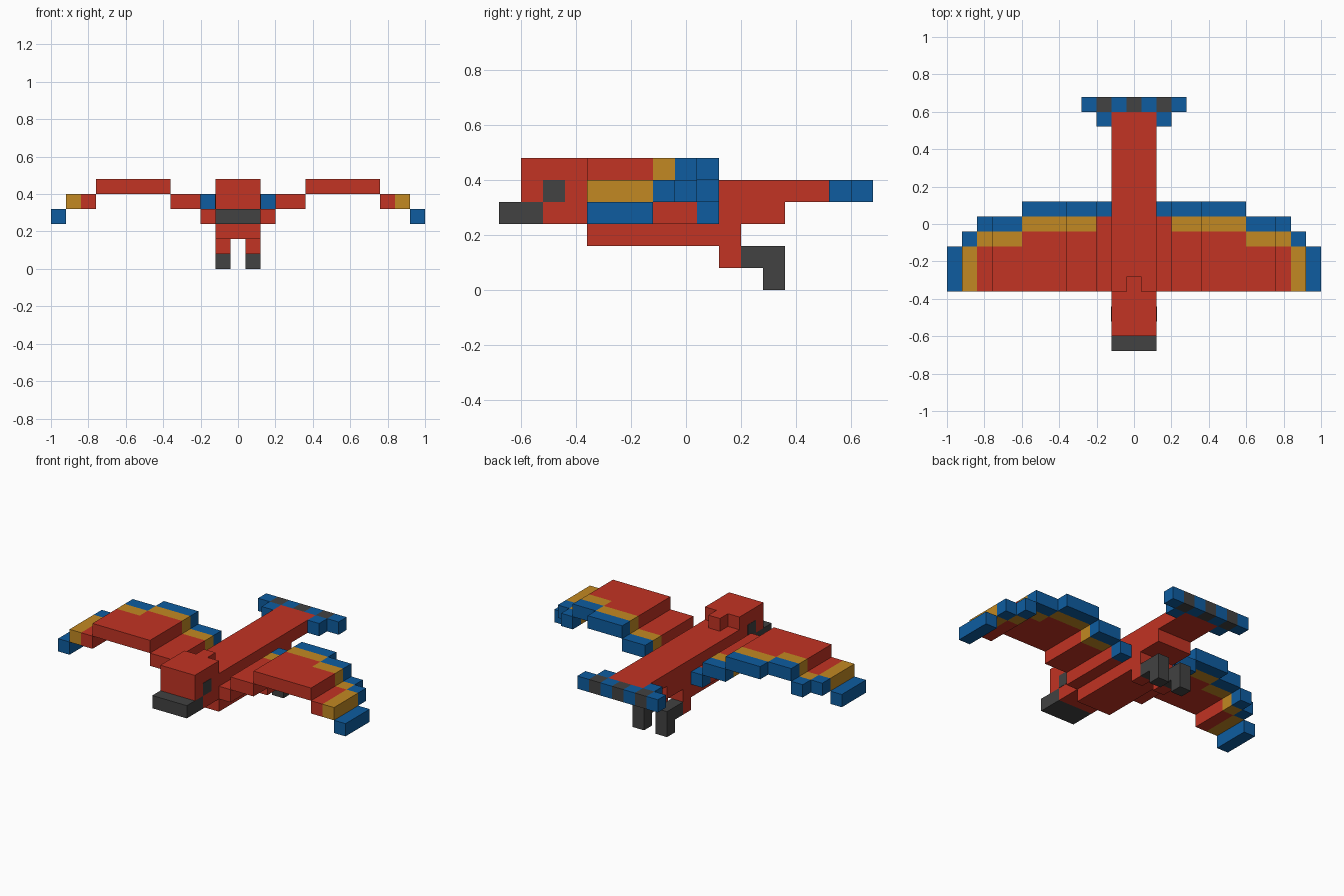
import bpy, bmesh
from mathutils import Vector

cube = bpy.data.objects.get("Cube")
if cube:
    bpy.data.objects.remove(cube, do_unlink=True)


def material(name, rgb):
    m = bpy.data.materials.new(name)
    m.use_nodes = True
    m.diffuse_color = (*rgb, 1)
    m.node_tree.nodes["Principled BSDF"].inputs["Base Color"].default_value = (*rgb, 1)
    return m


RED = material("red", (0.54, 0.033, 0.017))
GOLD = material("gold", (0.54, 0.25, 0.016))
BLUE = material("blue", (0.0044, 0.108, 0.35))
GREY = material("dark grey", (0.054, 0.054, 0.054))


def finish(name, bm, mats):
    bmesh.ops.recalc_face_normals(bm, faces=bm.faces)
    mesh = bpy.data.meshes.new(name)
    bm.to_mesh(mesh)
    bm.free()
    for m in mats:
        mesh.materials.append(m)
    ob = bpy.data.objects.new(name, mesh)
    bpy.context.collection.objects.link(ob)
    return ob


def block(name, x, y, z, mats, cuts=(), axis=1):
    """Box between the given ranges, cut into colour bands along one axis."""
    bm = bmesh.new()
    bmesh.ops.create_cube(bm, size=1)
    for v in bm.verts:
        v.co = Vector(r[0] + (c + 0.5) * (r[1] - r[0]) for c, r in zip(v.co, (x, y, z)))
    normal = Vector((0, 0, 0))
    normal[axis] = 1
    for c in cuts:
        bmesh.ops.bisect_plane(bm, geom=bm.verts[:] + bm.edges[:] + bm.faces[:],
                               plane_co=normal * c, plane_no=normal)
    for f in bm.faces:
        f.material_index = sum(f.calc_center_median()[axis] > c for c in cuts)
    return finish(name, bm, mats)


def profile(name, points, x, mat):
    """Side outline of (y, z) points extruded across the x range."""
    bm = bmesh.new()
    face = bm.faces.new([bm.verts.new((x[0], py, pz)) for py, pz in points])
    new = bmesh.ops.extrude_face_region(bm, geom=[face])["geom"]
    bmesh.ops.translate(bm, vec=(x[1] - x[0], 0, 0),
                        verts=[g for g in new if isinstance(g, bmesh.types.BMVert)])
    return finish(name, bm, [mat])


# Body with stepped underside running into the tail
profile("body", [(-.36, .16), (.2, .16), (.2, .24), (.36, .24), (.36, .32),
                 (.6, .32), (.6, .4), (-.36, .4)], (-.12, .12), RED)

# Head, crest and beak
profile("head", [(-.52, .24), (-.36, .24), (-.36, .48), (-.6, .48),
                 (-.6, .32), (-.52, .32)], (-.12, .12), RED)
block("crest", (-.04, .04), (-.36, -.28), (.4, .48), [RED])
block("beak", (-.12, .12), (-.68, -.52), (.24, .32), [GREY])

# Striped tail fan
block("tail_fan", (-.28, .28), (.6, .68), (.32, .4),
      [BLUE, GREY, BLUE, GREY, BLUE, GREY, BLUE],
      [-.2, -.12, -.04, .04, .12, .2], axis=0)

# Wing sections: name, x range, bottom, back edge, colours, colour breaks
FEATHERS = [RED, GOLD, BLUE]
WING = [
    ("wing_root", (.12, .2), .24, .12, [RED, BLUE], [.04]),
    ("wing_inner", (.2, .36), .32, .12, FEATHERS, [-.04, .04]),
    ("wing_middle", (.36, .6), .40, .12, FEATHERS, [-.04, .04]),
    ("wing_outer", (.6, .76), .40, .04, FEATHERS, [-.12, -.04]),
    ("wing_bend", (.76, .84), .32, .04, FEATHERS, [-.12, -.04]),
    ("wing_edge", (.84, .92), .32, -.04, [GOLD, BLUE], [-.12]),
    ("wing_tip", (.92, 1), .24, -.12, [BLUE], []),
]

for side, s in (("left", 1), ("right", -1)):
    def span(a, b):
        return tuple(sorted((a * s, b * s)))

    for name, x, z, back, mats, cuts in WING:
        block(f"{side}_{name}", span(*x), (-.36, back), (z, z + .08), mats, cuts)

    # Eye plate, tail side feather, leg and foot
    block(f"{side}_eye", span(.118, .122), (-.52, -.44), (.32, .4), [GREY])
    block(f"{side}_tail_feather", span(.12, .2), (.52, .6), (.32, .4), [BLUE])
    block(f"{side}_leg", span(.04, .12), (.12, .2), (.08, .16), [RED])
    profile(f"{side}_foot", [(.2, .16), (.2, .08), (.28, .08), (.28, 0),
                             (.36, 0), (.36, .16)], span(.04, .12), GREY)
